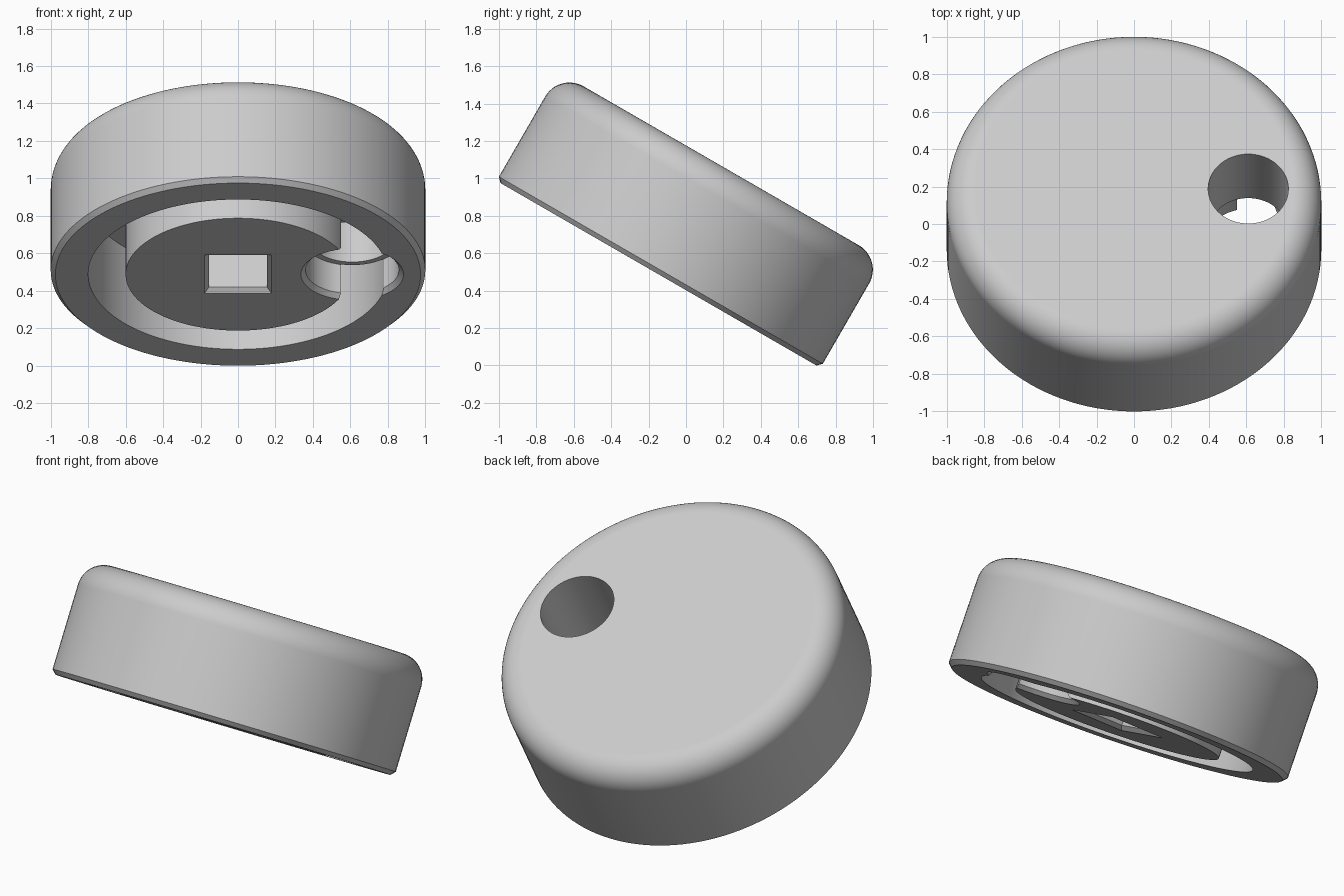
import bpy, bmesh
from math import sin, cos, pi, radians
from mathutils import Matrix

if "Cube" in bpy.data.objects:
    bpy.data.objects.remove(bpy.data.objects["Cube"], do_unlink=True)

SEGMENTS = 128
HEIGHT, FILLET, CHAMFER = 0.67, 0.15, 0.025
HOLE_X = 0.61


def circle(r, z, cx=0.0):
    return [(cx + r * cos(2 * pi * i / SEGMENTS), r * sin(2 * pi * i / SEGMENTS), z)
            for i in range(SEGMENTS)]


def rectangle(hx, hy, z):
    return [(hx, hy, z), (-hx, hy, z), (-hx, -hy, z), (hx, -hy, z)]


def loft(name, rings, loop=False):
    """Skin a stack of rings; cap the ends, or join last to first for a loop."""
    bm = bmesh.new()
    rows = [[bm.verts.new(p) for p in ring] for ring in rings]
    pairs = list(zip(rows, rows[1:]))
    if loop:
        pairs.append((rows[-1], rows[0]))
    else:
        bm.faces.new(rows[0])
        bm.faces.new(rows[-1])
    n = len(rows[0])
    for a, b in pairs:
        for i in range(n):
            j = (i + 1) % n
            bm.faces.new((a[i], a[j], b[j], b[i]))
    bmesh.ops.recalc_face_normals(bm, faces=bm.faces)
    mesh = bpy.data.meshes.new(name)
    bm.to_mesh(mesh)
    bm.free()
    obj = bpy.data.objects.new(name, mesh)
    bpy.context.collection.objects.link(obj)
    return obj


def activate(obj):
    bpy.ops.object.select_all(action='DESELECT')
    obj.select_set(True)
    bpy.context.view_layer.objects.active = obj


def cut(target, cutter):
    activate(target)
    mod = target.modifiers.new("cut", 'BOOLEAN')
    mod.operation, mod.solver, mod.object = 'DIFFERENCE', 'EXACT', cutter
    bpy.ops.object.modifier_apply(modifier=mod.name)
    bpy.data.objects.remove(cutter, do_unlink=True)


# Round body with a chamfered base and a rounded top rim
rings = [circle(1 - CHAMFER, 0), circle(1, CHAMFER)]
for k in range(13):
    a = pi / 2 * k / 12
    rings.append(circle(1 - FILLET + FILLET * cos(a), HEIGHT - FILLET + FILLET * sin(a)))
knob = loft("knob_body", rings)

# Ring groove underneath, leaving a sleeve standing around the finger hole
groove = loft("groove_cutter", [circle(0.6, -0.1), circle(0.8, -0.1),
                                circle(0.8, 0.47), circle(0.6, 0.47)], loop=True)
cut(groove, loft("sleeve", [circle(0.247, 0.15, HOLE_X), circle(0.247, 0.6, HOLE_X)]))
cut(knob, groove)

# Through hole with a wider, chamfered counterbore below
profile = [(0.324, -0.05), (0.249, 0.025), (0.249, 0.2), (0.214, 0.2), (0.214, 0.9)]
cut(knob, loft("hole_cutter", [circle(r, z, HOLE_X) for r, z in profile]))

# Rectangular shaft socket with a chamfered mouth
cut(knob, loft("socket_cutter", [rectangle(0.23, 0.255, -0.05),
                                 rectangle(0.155, 0.18, CHAMFER),
                                 rectangle(0.155, 0.18, 0.47)]))

# Tilt the knob and stand it on the ground
knob.data.transform(Matrix.Translation((0, -0.147, 0.4875)) @ Matrix.Rotation(radians(-30), 4, 'X'))

grey = bpy.data.materials.new("light_grey")
grey.use_nodes = True
colour = (0.6, 0.6, 0.6, 1)
grey.diffuse_color = colour
grey.node_tree.nodes["Principled BSDF"].inputs["Base Color"].default_value = colour
knob.data.materials.clear()
knob.data.materials.append(grey)

activate(knob)
bpy.ops.object.shade_smooth_by_angle(angle=radians(30))
weighted = knob.modifiers.new("weighted_normals", 'WEIGHTED_NORMAL')
weighted.keep_sharp = True
